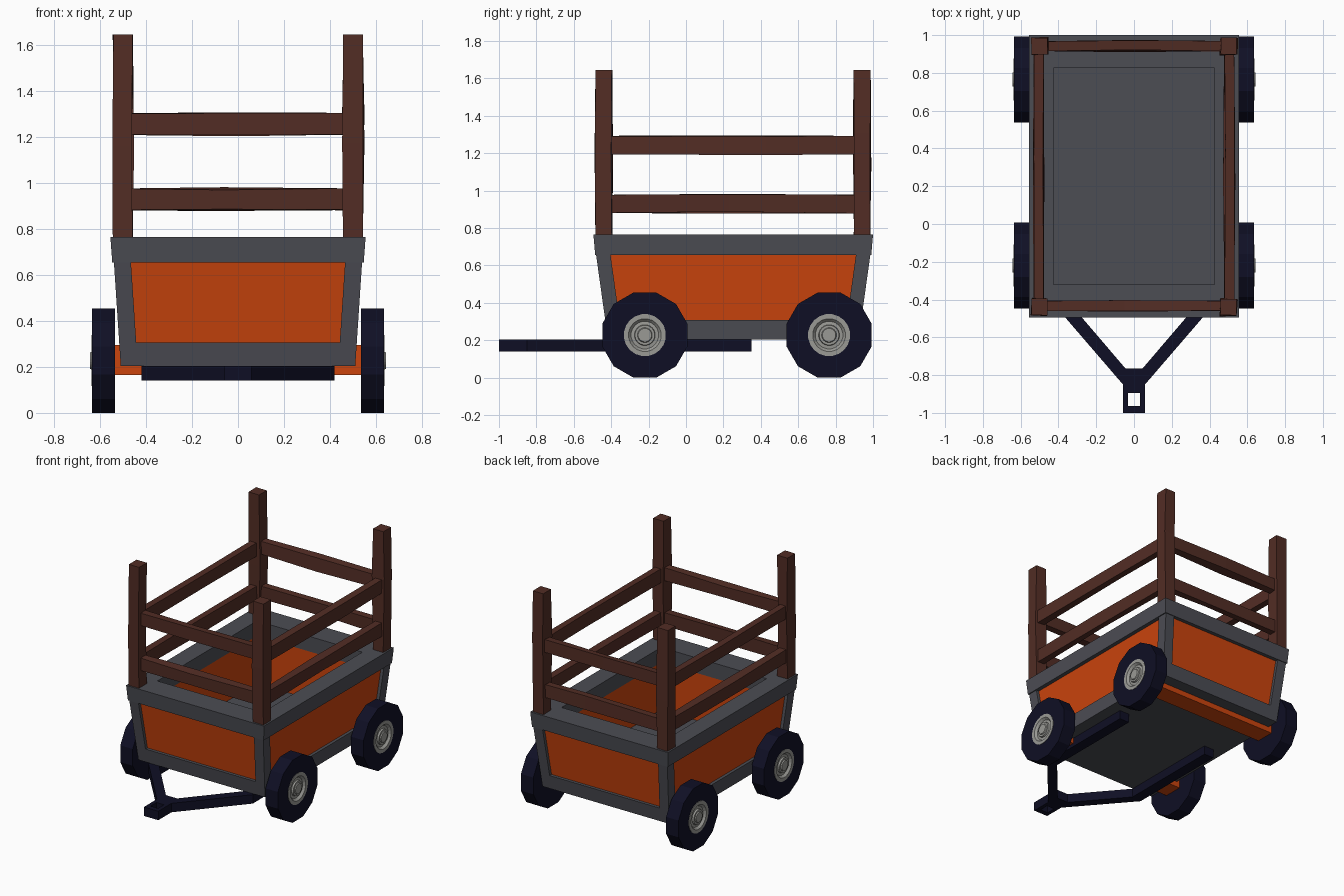
import bpy, bmesh, math, random

if "Cube" in bpy.data.objects:
    bpy.data.objects.remove(bpy.data.objects["Cube"])

random.seed(4)
CY = 0.2525  # centre of the cargo box along y


def material(name, rgb):
    m = bpy.data.materials.new(name)
    m.diffuse_color = (*rgb, 1)
    m.use_nodes = True
    m.node_tree.nodes["Principled BSDF"].inputs["Base Color"].default_value = m.diffuse_color
    return m


ORANGE = material("orange paint", (0.60, 0.058, 0.004))
GREY = material("grey metal", (0.072, 0.074, 0.088))
WOOD = material("brown wood", (0.085, 0.026, 0.018))
NAVY = material("dark navy", (0.0048, 0.0048, 0.018))
SILVER = material("silver", (0.32, 0.32, 0.30))


def loft(name, rings, mat, closed=False, mirror=False):
    """Skin a list of equal-length point loops; cap the ends or close into a ring."""
    bm = bmesh.new()
    vs = [[bm.verts.new(p) for p in r] for r in rings]
    n = len(rings[0])
    pairs = list(zip(vs, vs[1:])) + ([(vs[-1], vs[0])] if closed else [])
    for a, b in pairs:
        for i in range(n):
            j = (i + 1) % n
            bm.faces.new((a[i], a[j], b[j], b[i]))
    if not closed:
        bm.faces.new(vs[0])
        bm.faces.new(vs[-1])
    bmesh.ops.recalc_face_normals(bm, faces=bm.faces)
    me = bpy.data.meshes.new(name)
    bm.to_mesh(me)
    bm.free()
    me.materials.append(mat)
    ob = bpy.data.objects.new(name, me)
    bpy.context.collection.objects.link(ob)
    if mirror:
        md = ob.modifiers.new("mirror", 'MIRROR')
        md.merge_threshold = 0.0001
    return ob


def rect(x0, x1, y0, y1, z):
    return [(x0, y0, z), (x1, y0, z), (x1, y1, z), (x0, y1, z)]


def centred(hx, hy, z):
    return rect(-hx, hx, CY - hy, CY + hy, z)


def box(name, x0, x1, y0, y1, z0, z1, mat, mirror=False):
    return loft(name, [rect(x0, x1, y0, y1, z0), rect(x0, x1, y0, y1, z1)], mat, mirror=mirror)


def half(z, inset=0.0):
    """Half width and half length of the flared box at height z."""
    return 0.51 + (z - 0.205) * 0.066 - inset, 0.67 + (z - 0.205) * 0.14 - inset


# Cargo box: floor, orange walls, top rim
loft("floor_frame", [centred(*half(0.205), 0.205), centred(*half(0.307), 0.307)], GREY)
loft("side_panels", [centred(*half(0.295, 0.022), 0.295), centred(*half(0.67, 0.022), 0.67),
                     centred(0.43, 0.577, 0.67), centred(0.43, 0.577, 0.295)], ORANGE, closed=True)
loft("top_rim", [centred(0.547, 0.738, 0.655), centred(0.555, 0.7475, 0.765),
                 centred(0.425, 0.5725, 0.765), centred(0.425, 0.5725, 0.655)], GREY, closed=True)

# Corner posts of the box
for side, label in ((-1, "front"), (1, "back")):
    rings = []
    for z in (0.30, 0.66):
        hx, hy = half(z)
        ys = sorted((CY + side * hy, CY + side * (hy - 0.077)))
        rings.append(rect(hx - 0.074, hx, *ys, z))
    loft(label + "_corner_posts", rings, GREY, mirror=True)


def beam(name, axis, lo, hi):
    """Rough wooden beam: a box along one axis with a wobbly middle section."""
    u, v = [i for i in range(3) if i != axis]
    rings = []
    for t, j in ((0, 0.002), (random.uniform(0.4, 0.65), 0.007), (1, 0.002)):
        ring = []
        for a, b in ((lo, lo), (hi, lo), (hi, hi), (lo, hi)):
            p = [0, 0, 0]
            p[axis] = lo[axis] + t * (hi[axis] - lo[axis])
            p[u] = a[u] + random.uniform(-j, j)
            p[v] = b[v] + random.uniform(-j, j)
            ring.append(p)
        rings.append(ring)
    loft(name, rings, WOOD)


# Wooden fence: four posts and two rows of rails
for sx, sn in ((-1, "left"), (1, "right")):
    x0, x1 = sorted((sx * 0.458, sx * 0.543))
    for y, yn in ((-0.483, "front"), (0.898, "back")):
        beam(f"fence_post_{yn}_{sn}", 2, (x0, y, 0.75), (x1, y + 0.088, 1.645))
    x0, x1 = sorted((sx * 0.478, sx * 0.53))
    for z, zn in ((0.88, "lower"), (1.195, "upper")):
        beam(f"fence_rail_{zn}_{sn}", 1, (x0, -0.42, z), (x1, 0.92, z + 0.097))
for y, yn in ((-0.458, "front"), (0.916, "back")):
    for z, zn in ((0.882, "lower"), (1.21, "upper")):
        beam(f"fence_rail_{zn}_{yn}", 0, (-0.48, y, z), (0.48, y + 0.052, z + 0.093))


def lathe(name, profile, sides, cy, cz, mat):
    """Revolve (x, radius) points around an axle line, mirrored to both sides."""
    rings = [[(x, cy + r * math.cos((i + 0.5) * math.tau / sides),
               cz + r * math.sin((i + 0.5) * math.tau / sides)) for i in range(sides)]
             for x, r in profile]
    return loft(name, rings, mat, mirror=True)


# Wheels
R = 0.2275 / math.cos(math.pi / 12)
for cy, label in ((-0.22, "front"), (0.765, "back")):
    lathe(label + "_tyres", [(0.535, 0.06), (0.535, R), (0.635, R), (0.635, 0.112),
                             (0.612, 0.112)], 12, cy, 0.2275, NAVY)
    lathe(label + "_hubs", [(0.605, 0.113), (0.638, 0.113), (0.638, 0.088), (0.622, 0.074),
                            (0.624, 0.056), (0.636, 0.053), (0.636, 0.04), (0.643, 0.036),
                            (0.643, 0.024)], 20, cy, 0.2275, SILVER)

# Axles: stubs at the front, a full beam at the back
box("front_axle_stubs", 0.42, 0.545, -0.29, -0.15, 0.165, 0.295, ORANGE, mirror=True)
box("back_axle", -0.545, 0.545, 0.695, 0.835, 0.165, 0.295, ORANGE)

# Tow frame: rails, converging arms and a square eye
outline = [(0, -0.85), (0.058, -0.85), (0.42, -0.43), (0.42, 0.35), (0.34, 0.35),
           (0.34, -0.42), (0.045, -0.765), (0, -0.765)]
loft("tow_frame", [[(x, y, z) for x, y in outline] for z in (0.14, 0.205)], NAVY, mirror=True)
loft("tow_eye", [rect(-0.058, 0.058, -1.0, -0.85, 0.14), rect(-0.058, 0.058, -1.0, -0.85, 0.205),
                 rect(-0.031, 0.031, -0.963, -0.895, 0.205),
                 rect(-0.031, 0.031, -0.963, -0.895, 0.14)], NAVY, closed=True)
